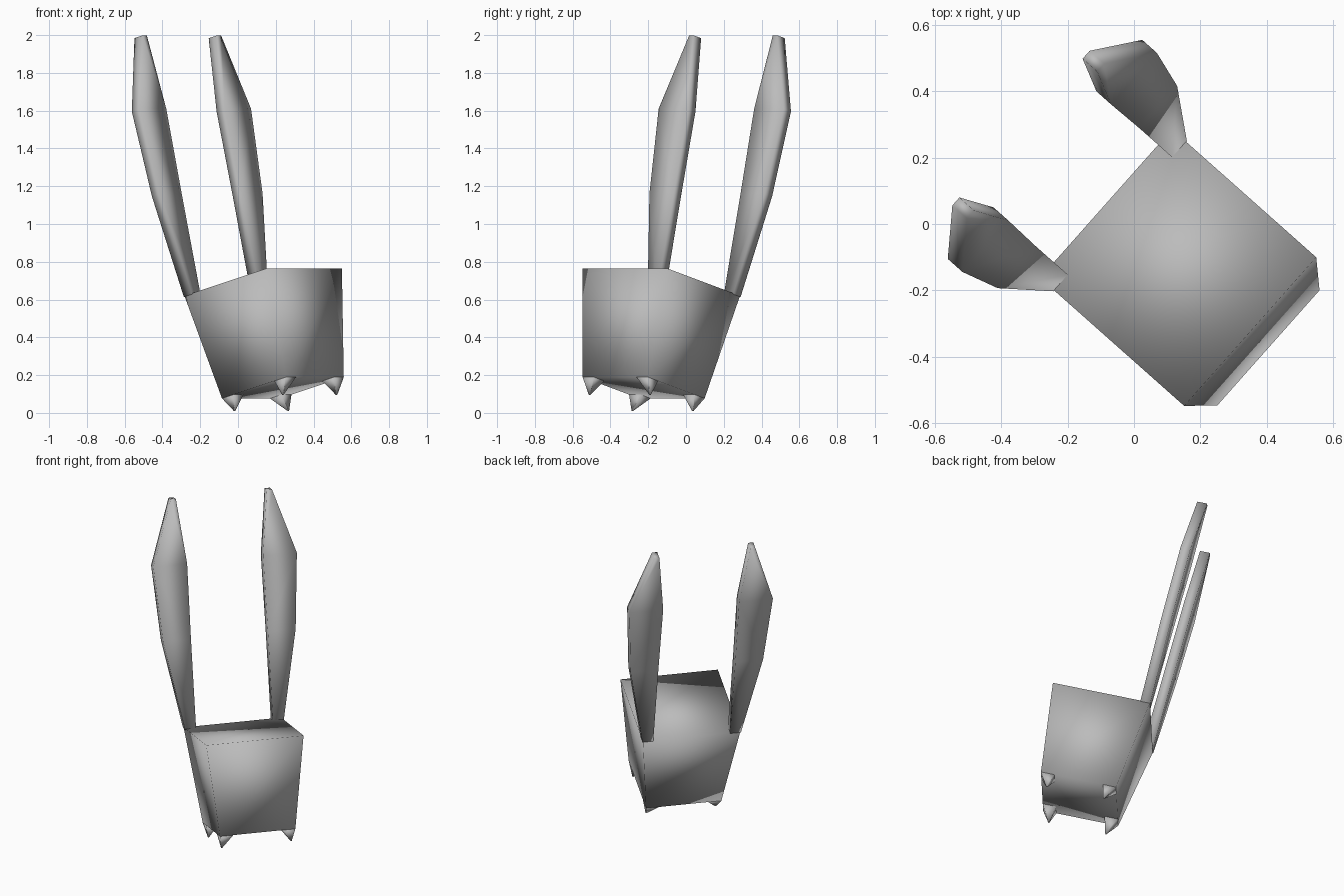
import bpy, bmesh, math
from mathutils import Matrix, Vector

cube = bpy.data.objects.get("Cube")
if cube:
    bpy.data.objects.remove(cube, do_unlink=True)

grey = bpy.data.materials.new("plain grey")
grey.use_nodes = True
colour = (0.5, 0.5, 0.5, 1)
grey.diffuse_color = colour
grey.node_tree.nodes["Principled BSDF"].inputs["Base Color"].default_value = colour

# The whole figure leans back and is turned towards one side
POSE = (Matrix.Rotation(math.radians(48.4), 4, 'Z')
        @ Matrix.Rotation(math.radians(-14), 4, 'X')
        @ Matrix.Translation((-0.01, 0, 0)))


def loft(name, sections):
    """Skin a stack of rectangles (x0, x1, y0, y1, z) into a smooth closed part."""
    bm = bmesh.new()
    rings = [[bm.verts.new((x, y, z)) for x, y in ((x0, y0), (x1, y0), (x1, y1), (x0, y1))]
             for x0, x1, y0, y1, z in sections]
    bm.faces.new(rings[0])
    bm.faces.new(rings[-1])
    for low, high in zip(rings, rings[1:]):
        for i in range(4):
            j = (i + 1) % 4
            bm.faces.new((low[i], low[j], high[j], high[i]))
    bmesh.ops.recalc_face_normals(bm, faces=bm.faces)
    for f in bm.faces:
        f.smooth = True
    mesh = bpy.data.meshes.new(name)
    bm.to_mesh(mesh)
    bm.free()
    mesh.materials.append(grey)
    obj = bpy.data.objects.new(name, mesh)
    obj.matrix_world = POSE
    bpy.context.collection.objects.link(obj)


# Body: square block, wider at the top
MID = -0.349
LOW, HIGH = 0.232, 0.3
loft("body", [(-r, r, MID - r, MID + r, z) for r, z in ((LOW, 0.05), (HIGH, 0.627))])

for side, word in ((1, "left"), (-1, "right")):
    # Ear: flat blade, widest near the top
    ear = [(0.237, 0.303, 0.622), (0.237, 0.408, 1.17), (0.234, 0.442, 1.633), (0.28, 0.312, 2.033)]
    loft(word + "_ear", [(side * a, side * b, -0.107, -0.046, z) for a, b, z in ear])

    # Feet: small spikes under the bottom corners
    for end, place in ((-1, "front"), (1, "back")):
        def foot(inner, outer, y_in, y_out, z):
            return (side * inner, side * outer, MID + end * y_in, MID + end * y_out, z)
        loft(f"{place}_{word}_foot", [foot(0.15, LOW, 0.15, LOW, 0.05),
                                      foot(0.211, 0.217, 0.173, 0.179, -0.032)])
